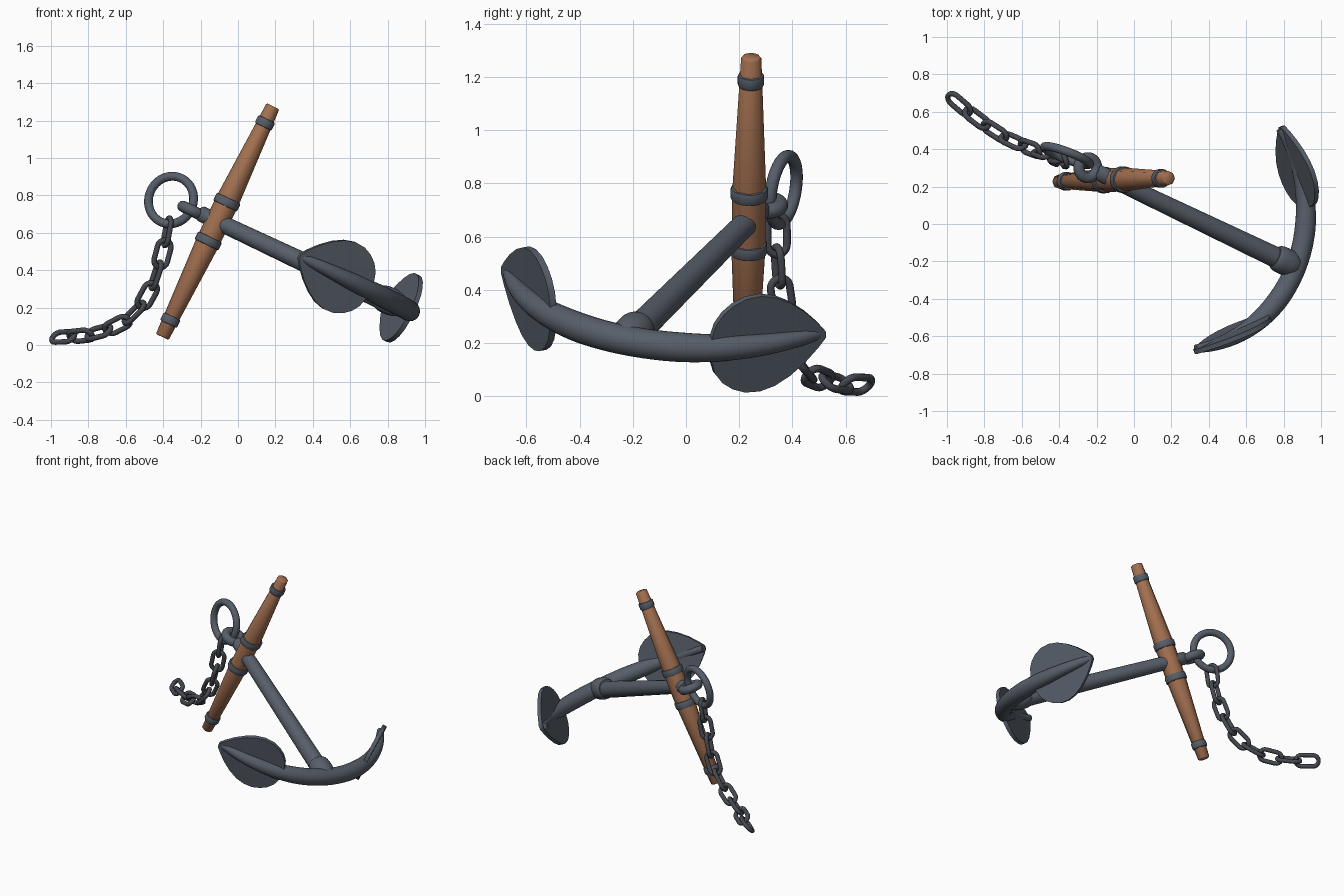
import bpy, bmesh, math
from mathutils import Vector as V

if "Cube" in bpy.data.objects:
    bpy.data.objects.remove(bpy.data.objects["Cube"])


def material(name, rgb):
    m = bpy.data.materials.new(name)
    m.diffuse_color = (*rgb, 1)
    m.use_nodes = True
    m.node_tree.nodes["Principled BSDF"].inputs["Base Color"].default_value = m.diffuse_color
    return m


IRON = material("grey iron", (0.095, 0.112, 0.14))
CHAIN = material("dark chain iron", (0.06, 0.066, 0.08))
WOOD = material("brown wood", (0.36, 0.16, 0.08))

# anchor axes: D down the shank, S along the stock, E along the arms
D = V((0.832, -0.398, -0.393)).normalized()
S = V((0.415, 0.022, 0.91))
S = (S - D * S.dot(D)).normalized()
E = S.cross(D)
BASE = V((-0.109, 0.236, 0.66))      # where stock and shank cross


def finish(name, bm, mat, angle=40):
    bmesh.ops.recalc_face_normals(bm, faces=bm.faces)
    me = bpy.data.meshes.new(name)
    bm.to_mesh(me)
    bm.free()
    me.materials.append(mat)
    ob = bpy.data.objects.new(name, me)
    bpy.context.collection.objects.link(ob)
    bpy.context.view_layer.objects.active = ob
    ob.select_set(True)
    bpy.ops.object.shade_smooth_by_angle(angle=math.radians(angle))
    ob.select_set(False)
    return ob


def sweep(name, pts, radii, ref, mat, sides=20, closed=False, phase=0.0, angle=40):
    """Round or faceted bar along a path; ref fixes the roll."""
    bm = bmesh.new()
    n, rings = len(pts), []
    for i, p in enumerate(pts):
        a = pts[i - 1] if closed or i else p
        b = pts[(i + 1) % n] if closed or i < n - 1 else p
        t = (b - a).normalized()
        u = (ref - t * ref.dot(t)).normalized()
        v = t.cross(u)
        ring = []
        for k in range(sides):
            w = 2 * math.pi * (k + phase) / sides
            ring.append(bm.verts.new(p + (u * math.cos(w) + v * math.sin(w)) * radii[i]))
        rings.append(ring)
    for i in range(n if closed else n - 1):
        r0, r1 = rings[i], rings[(i + 1) % n]
        for k in range(sides):
            j = (k + 1) % sides
            bm.faces.new((r0[k], r0[j], r1[j], r1[k]))
    if not closed:
        bm.faces.new(rings[0])
        bm.faces.new(rings[-1])
    return finish(name, bm, mat, angle)


def lathe(name, origin, axis, ref, profile, mat, **kw):
    return sweep(name, [origin + axis * t for t, _ in profile],
                 [r for _, r in profile], ref, mat, **kw)


def torus(name, centre, normal, major, minor, mat):
    n = normal.normalized()
    u = n.orthogonal().normalized()
    v = n.cross(u)
    pts = [centre + (u * math.cos(a) + v * math.sin(a)) * major
           for a in (2 * math.pi * i / 40 for i in range(40))]
    return sweep(name, pts, [minor] * 40, n, mat, sides=14, closed=True)


# shank, crown collar and eye
lathe("shank", BASE, D, S, [(-0.115, 0.034), (-0.105, 0.042), (0, 0.045), (1.14, 0.057)], IRON, sides=24)
lathe("crown_collar", BASE + S * 0.008, D, S,
      [(1.035, 0.058), (1.045, 0.066), (1.06, 0.071), (1.08, 0.073), (1.12, 0.073),
       (1.15, 0.067), (1.175, 0.055), (1.19, 0.04)], IRON, sides=24)
torus("shank_eye", BASE - D * 0.163 - S * 0.006, S, 0.053, 0.030, IRON)

# wooden stock, tapered to both ends, with iron bands
lathe("stock", BASE, S, D,
      [(-0.684, 0.032), (-0.678, 0.038), (-0.12, 0.064), (0.12, 0.064), (0.678, 0.038), (0.684, 0.032)],
      WOOD, sides=8, phase=0.5, angle=50)
for i, (t, r) in enumerate([(-0.585, 0.050), (-0.115, 0.071), (0.115, 0.071), (0.585, 0.050)]):
    lathe(f"stock_band_{i + 1}", BASE, S, D,
          [(t - 0.024, r - 0.014), (t - 0.022, r - 0.003), (t - 0.015, r),
           (t + 0.015, r), (t + 0.022, r - 0.003), (t + 0.024, r - 0.014)], IRON, sides=20)

# curved arms
R, HALF = 0.734, math.radians(60.7)
O = BASE + D * (1.17 - R) + S * 0.010


def arc(a):
    return O + (D * math.cos(a) + E * math.sin(a)) * R


N = 40
angs = [HALF * (2 * i / N - 1) for i in range(N + 1)]
radii = [0.056 - 0.034 * max(0, abs(a) / HALF - 0.25) ** 1.5 / 0.65 for a in angs]
sweep("arms", [arc(a) for a in angs], radii, S, IRON, sides=24)

# leaf-shaped flukes: (distance from tip, half width)
LEAF = [(-0.01, 0.012), (0.02, 0.050), (0.07, 0.102), (0.13, 0.150), (0.19, 0.183), (0.25, 0.198),
        (0.31, 0.194), (0.36, 0.173), (0.40, 0.142), (0.43, 0.10), (0.445, 0.05), (0.45, 0.0)]
for side, label in ((1, "right"), (-1, "left")):
    tip, root = arc(side * HALF), arc(side * (HALF - 0.46 / R))
    along = (root - tip).normalized()
    out = along.cross(S).normalized()
    if out.dot(tip - O) < 0:
        out = -out
    bm = bmesh.new()
    edge = LEAF + [(u, -w) for u, w in reversed(LEAF[:-1])]
    lo, hi = [[bm.verts.new(tip + along * u + S * w + out * (0.014 + h)) for u, w in edge]
              for h in (-0.013, 0.013)]
    bm.faces.new(lo)
    bm.faces.new(hi)
    for k in range(len(edge)):
        j = (k + 1) % len(edge)
        bm.faces.new((lo[k], lo[j], hi[j], hi[k]))
    finish(f"fluke_{label}", bm, IRON)

# big ring through the eye
torus("anchor_ring", V((-0.358, 0.366, 0.775)), V((0.38, 1, -0.17)), 0.129, 0.0235, IRON)

# chain hanging from the ring and trailing on the ground
path = [V(p) for p in ((-0.368, 0.343, 0.665), (-0.385, 0.343, 0.56), (-0.410, 0.347, 0.46),
                       (-0.44, 0.36, 0.356), (-0.485, 0.38, 0.25), (-0.55, 0.402, 0.165),
                       (-0.645, 0.437, 0.098), (-0.75, 0.497, 0.062), (-0.85, 0.57, 0.046),
                       (-0.93, 0.635, 0.043), (-0.98, 0.68, 0.042))]
steps = [(b - a).length for a, b in zip(path, path[1:])]
LINKS, WIRE = 9, 0.0145


def at(s):
    for a, b, l in zip(path, path[1:], steps):
        if s <= l:
            return a.lerp(b, s / l)
        s -= l
    return path[-1]


pitch = sum(steps) / LINKS
bend = 0.038                              # centreline radius of link ends
straight = pitch / 2 + WIRE - bend
for i in range(LINKS):
    a, b = at(i * pitch), at((i + 1) * pitch)
    c, t = (a + b) / 2, (b - a).normalized()
    flat = V((0.45, 0.89, 0))
    flat = (flat - t * flat.dot(t)).normalized()
    cross = t.cross(flat)
    across = (flat + cross * (1 if i % 2 else -1)).normalized()
    pts = []
    for k in range(20):
        w = math.pi * (k if k < 10 else k - 1) / 9
        end = 1 if k < 10 else -1
        w -= math.pi / 2
        pts.append(c + t * (end * straight + bend * math.cos(w)) + across * bend * math.sin(w))
    sweep(f"chain_link_{i + 1}", pts, [WIRE] * len(pts), t.cross(across), CHAIN, sides=10, closed=True)
